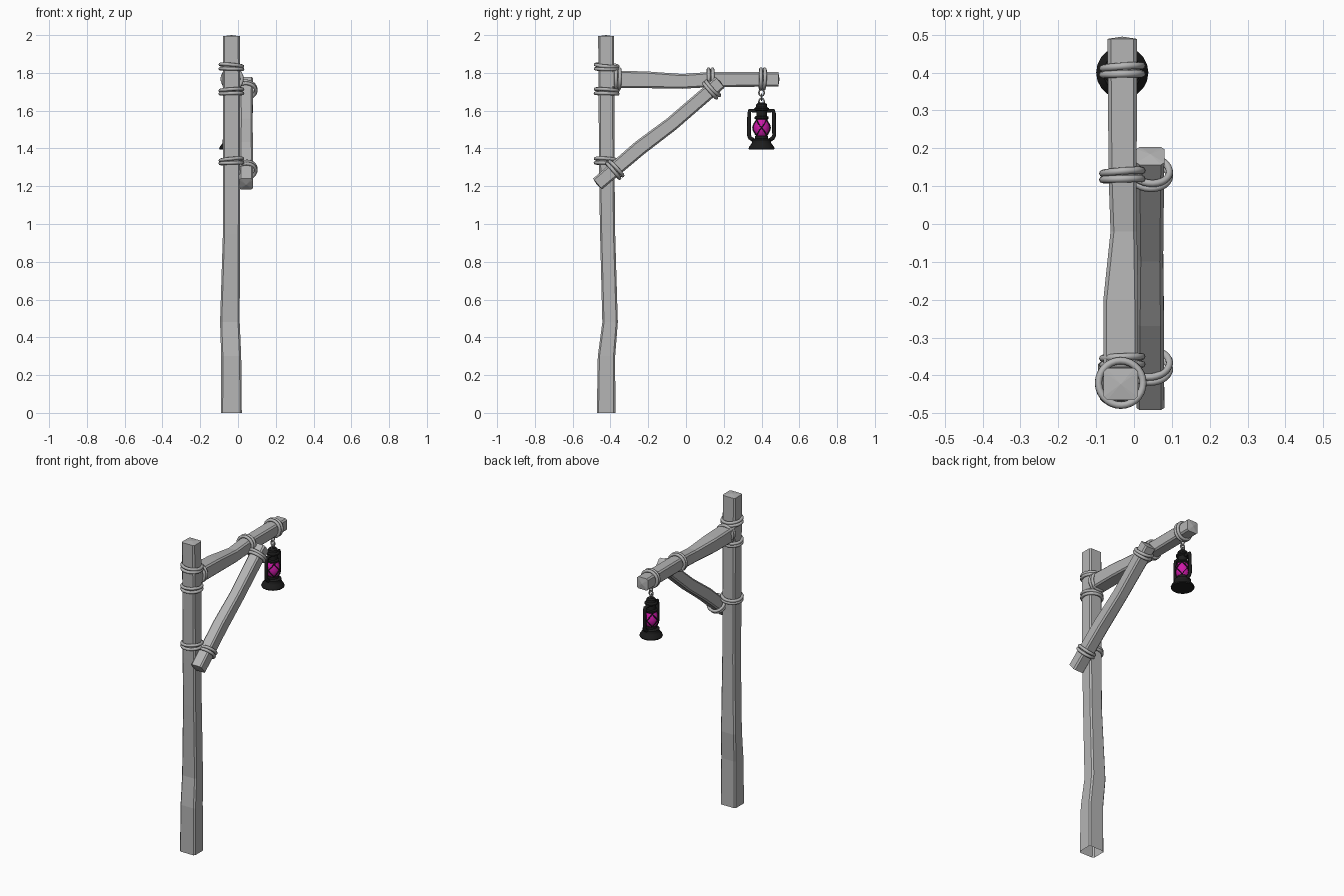
import bpy, bmesh, math
from mathutils import Vector, Matrix

old = bpy.data.objects.get("Cube")
if old:
    bpy.data.objects.remove(old, do_unlink=True)


def material(name, rgb, rough=0.8):
    m = bpy.data.materials.new(name)
    m.use_nodes = True
    m.diffuse_color = (*rgb, 1)
    bsdf = m.node_tree.nodes["Principled BSDF"]
    bsdf.inputs["Base Color"].default_value = (*rgb, 1)
    bsdf.inputs["Roughness"].default_value = rough
    return m


WOOD = material("grey wood", (0.46, 0.46, 0.46))
ROPE = material("grey rope", (0.46, 0.46, 0.46))
IRON = material("black iron", (0.012, 0.012, 0.012))
GLASS = material("magenta glass", (0.62, 0.01, 0.40))


def finish(name, bm, mat, smooth=None):
    bmesh.ops.recalc_face_normals(bm, faces=bm.faces)
    me = bpy.data.meshes.new(name)
    bm.to_mesh(me)
    bm.free()
    me.materials.append(mat)
    ob = bpy.data.objects.new(name, me)
    bpy.context.collection.objects.link(ob)
    if smooth:
        bpy.ops.object.select_all(action="DESELECT")
        bpy.context.view_layer.objects.active = ob
        ob.select_set(True)
        bpy.ops.object.shade_smooth_by_angle(angle=math.radians(smooth))
    return ob


def timber(name, stations, u, v, chamfer=0.009, open_start=False):
    """Chamfered square log; each station is (centre, half width u, half width v)."""
    bm = bmesh.new()
    u, v = Vector(u).normalized(), Vector(v).normalized()
    pts = [Vector(s[0]) for s in stations]

    def ring(c, a, b):
        k = chamfer
        shape = [(a, b - k), (a - k, b), (k - a, b), (-a, b - k),
                 (-a, k - b), (k - a, -b), (a - k, -b), (a, k - b)]
        return [bm.verts.new(c + u * p + v * q) for p, q in shape]

    def cap(loop, c):
        tip = bm.verts.new(c)
        for i in range(8):
            bm.faces.new((loop[i], loop[(i + 1) % 8], tip))

    rings = [ring(p, s[1], s[2]) for p, s in zip(pts, stations)]
    for a, b in zip(rings, rings[1:]):
        for i in range(8):
            j = (i + 1) % 8
            bm.faces.new((a[i], a[j], b[j], b[i]))
    cap(rings[-1], pts[-1] + (pts[-1] - pts[-2]).normalized() * 0.006)
    if not open_start:
        cap(rings[0], pts[0] + (pts[0] - pts[1]).normalized() * 0.006)
    return finish(name, bm, WOOD)


def tube_ring(bm, centre, axis, rx, ry, thick, seg=28, sides=8):
    """Closed elliptical tube added to a mesh, facing along the axis."""
    rot = Vector(axis).to_track_quat("Z", "Y").to_matrix()
    grid = []
    for i in range(seg):
        t = 2 * math.pi * i / seg
        out = Vector((math.cos(t), math.sin(t), 0))
        mid = Vector((rx * out.x, ry * out.y, 0))
        row = []
        for j in range(sides):
            p = 2 * math.pi * j / sides
            off = out * math.cos(p) + Vector((0, 0, math.sin(p)))
            row.append(bm.verts.new(Vector(centre) + rot @ (mid + off * thick)))
        grid.append(row)
    for i in range(seg):
        a, b = grid[i], grid[(i + 1) % seg]
        for j in range(sides):
            k = (j + 1) % sides
            bm.faces.new((a[j], b[j], b[k], a[k]))


def lashing(name, centre, axis, r, tilt, gap=0.019, thick=0.0095):
    """Two rope turns lying side by side, the second slightly askew."""
    bm = bmesh.new()
    axis, tilt = Vector(axis).normalized(), Vector(tilt)
    for s in (-1, 1):
        tube_ring(bm, Vector(centre) + axis * gap / 2 * s,
                  axis + tilt * (1 + 0.5 * s), r, r, thick)
    finish(name, bm, ROPE, 60)


def lathe(name, profile, centre, mat, seg=20, angle=35):
    bm = bmesh.new()
    rows = []
    for r, z in profile:
        rows.append([bm.verts.new((centre[0] + r * math.cos(2 * math.pi * i / seg),
                                   centre[1] + r * math.sin(2 * math.pi * i / seg), z))
                     for i in range(seg)])
    for a, b in zip(rows, rows[1:]):
        for i in range(seg):
            j = (i + 1) % seg
            bm.faces.new((a[i], a[j], b[j], b[i]))
    bm.faces.new(rows[0])
    bm.faces.new(rows[-1])
    return finish(name, bm, mat, angle)


def rod(name, points, thick, mat, flat=False):
    cu = bpy.data.curves.new(name, "CURVE")
    cu.dimensions = "3D"
    cu.bevel_depth = thick
    cu.bevel_resolution = 0 if flat else 2
    cu.use_fill_caps = True
    sp = cu.splines.new("POLY")
    sp.points.add(len(points) - 1)
    for p, co in zip(sp.points, points):
        p.co = (*co, 1)
    cu.materials.append(mat)
    ob = bpy.data.objects.new(name, cu)
    bpy.context.collection.objects.link(ob)


# Timber frame
timber("post", [((-0.035, -0.423, 0), 0.055, 0.049),
                ((-0.036, -0.421, 0.3), 0.053, 0.046),
                ((-0.043, -0.402, 0.48), 0.052, 0.041),
                ((-0.035, -0.415, 0.95), 0.045, 0.040),
                ((-0.034, -0.419, 1.25), 0.046, 0.041),
                ((-0.035, -0.423, 1.994), 0.045, 0.042)],
       (1, 0, 0), (0, 1, 0), open_start=True)
timber("beam", [((-0.035, -0.40, 1.766), 0.046, 0.047),
                ((-0.035, -0.20, 1.763), 0.046, 0.044),
                ((-0.027, -0.02, 1.755), 0.035, 0.039),
                ((-0.030, 0.12, 1.764), 0.037, 0.040),
                ((-0.031, 0.489, 1.766), 0.039, 0.038)],
       (1, 0, 0), (0, 0, 1))
start, end = Vector((0.043, -0.468, 1.212)), Vector((0.043, 0.18, 1.75))
along = (end - start).normalized()
across = Vector((0, -along.z, along.y))
timber("brace", [(start, 0.037, 0.037),
                 (start.lerp(end, 0.35) + across * 0.004, 0.036, 0.040),
                 (start.lerp(end, 0.6) - across * 0.006, 0.034, 0.038),
                 (end, 0.037, 0.037)], (1, 0, 0), across)

# Rope lashings
for label, z, lean in (("top", 1.83, 0.06), ("middle", 1.70, -0.04), ("low", 1.332, -0.06)):
    lashing("post_rope_" + label, (-0.035, -0.42, z), (0, 0, 1), 0.059, (lean, 0.05, 0))
for label, y, lean in (("back", 0.405, 0.05), ("middle", 0.128, 0.05), ("front", -0.362, 0.03)):
    lashing("beam_rope_" + label, (-0.031, y, 1.768), (0, 1, 0), 0.052, (-lean, 0, -lean * 0.6))
lashing("brace_rope_top", start.lerp(end, 0.93), along, 0.051, (0.08, 0, 0.05))
lashing("brace_rope_low", start.lerp(end, 0.14), along, 0.051, (-0.06, 0, 0.05))

# Hanging chain
LX, LY = -0.031, 0.40
bm = bmesh.new()
for i, z in enumerate((1.695, 1.670, 1.648)):
    tube_ring(bm, (LX, LY, z), (1, 0, 0) if i % 2 == 0 else (0, 1, 0),
              0.014, 0.017, 0.0042, 14, 6)
finish("chain", bm, ROPE, 60)

# Lantern body
C = (LX, LY)
lathe("lantern_base", [(0.066, 1.394), (0.069, 1.400), (0.066, 1.408), (0.054, 1.424),
                       (0.050, 1.432), (0.050, 1.446), (0.034, 1.452), (0.034, 1.466)], C, IRON)
lathe("lantern_glass", [(0.026, 1.462), (0.036, 1.474), (0.043, 1.495), (0.044, 1.515),
                        (0.038, 1.538), (0.028, 1.556)], C, GLASS, angle=60)
lathe("lantern_hood", [(0.030, 1.552), (0.037, 1.558), (0.037, 1.567), (0.028, 1.572),
                       (0.028, 1.598), (0.039, 1.604), (0.039, 1.612), (0.030, 1.620),
                       (0.028, 1.634), (0.018, 1.643)], C, IRON)

# Side tubes and wire guard
for s, label in ((-1, "front"), (1, "back")):
    path = [(0.024, 1.600), (0.062, 1.600), (0.065, 1.585), (0.067, 1.47),
            (0.060, 1.455), (0.038, 1.441)]
    rod("lantern_tube_" + label, [(LX, LY + s * d, z) for d, z in path], 0.0105, IRON)
for k in range(4):
    a0 = k * math.pi / 2
    for s in (-1, 1):
        pts = []
        for i in range(9):
            t = i / 8
            a = a0 + s * (t - 0.5) * math.pi / 2
            r = 0.034 + 0.0125 * math.sin(math.pi * t)
            pts.append((LX + r * math.cos(a), LY + r * math.sin(a), 1.468 + 0.084 * t))
        rod("guard_wire", pts, 0.0035, IRON, True)
